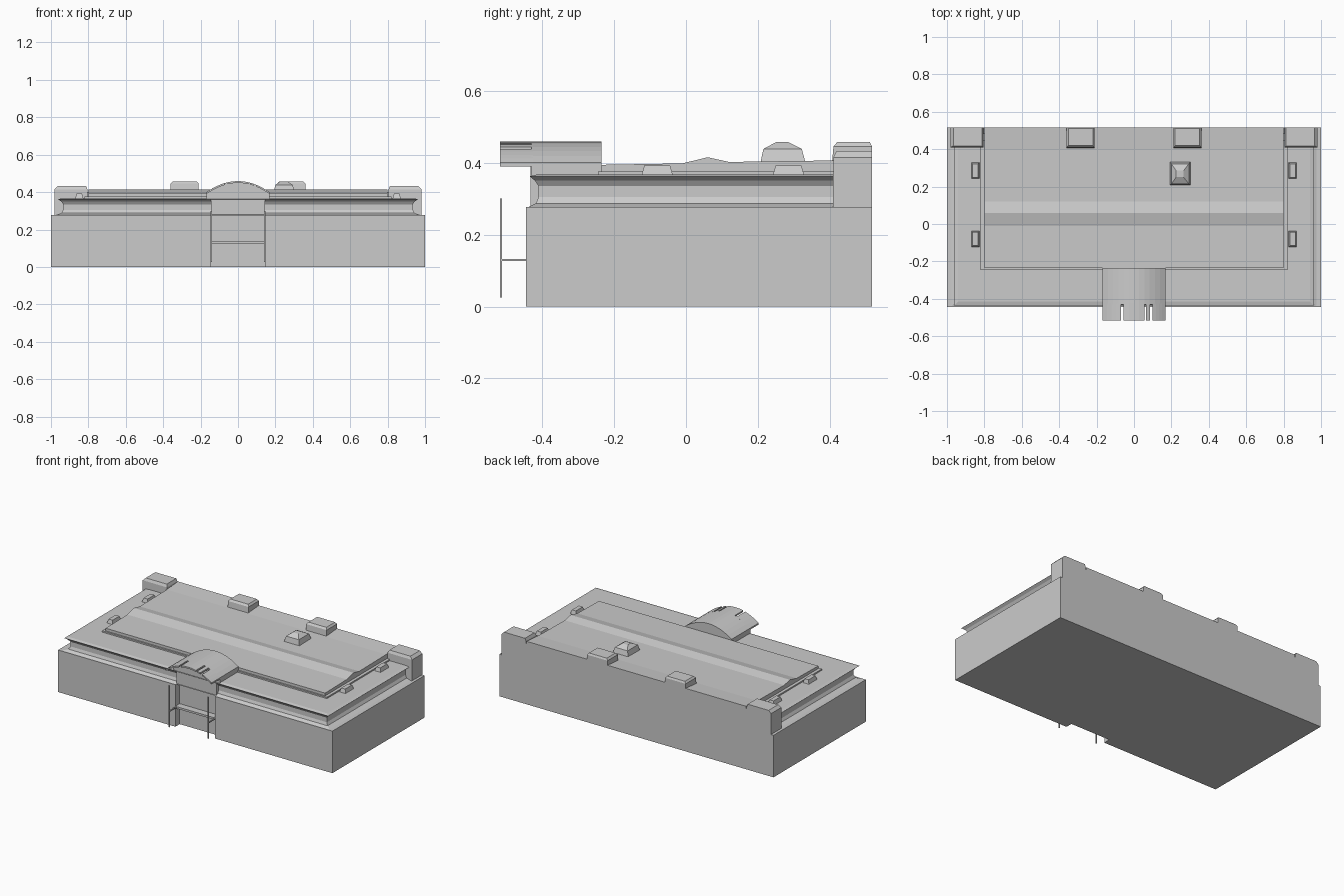
import bpy, bmesh

if "Cube" in bpy.data.objects:
    bpy.data.objects.remove(bpy.data.objects["Cube"])


def make_object(name, verts, faces):
    mesh = bpy.data.meshes.new(name)
    mesh.from_pydata(verts, [], faces)
    bm = bmesh.new()
    bm.from_mesh(mesh)
    bmesh.ops.recalc_face_normals(bm, faces=bm.faces)
    bm.to_mesh(mesh)
    bm.free()
    obj = bpy.data.objects.new(name, mesh)
    bpy.context.collection.objects.link(obj)
    return obj


def prism(name, outline, axis, lo, hi):
    """Extrude a 2D outline along x, y or z."""
    place = {"x": lambda a, b, t: (t, a, b),
             "y": lambda a, b, t: (a, t, b),
             "z": lambda a, b, t: (a, b, t)}[axis]
    n = len(outline)
    verts = [place(a, b, t) for t in (lo, hi) for a, b in outline]
    faces = [(i, (i + 1) % n, n + (i + 1) % n, n + i) for i in range(n)]
    faces += [tuple(range(n)), tuple(range(n, 2 * n))]
    return make_object(name, verts, faces)


def loft(name, rings):
    """Stack rectangles given as (x0, x1, y0, y1, z)."""
    verts, faces = [], []
    for x0, x1, y0, y1, z in rings:
        verts += [(x0, y0, z), (x1, y0, z), (x1, y1, z), (x0, y1, z)]
    for r in range(len(rings) - 1):
        a = 4 * r
        faces += [(a + i, a + (i + 1) % 4, a + 4 + (i + 1) % 4, a + 4 + i)
                  for i in range(4)]
    faces += [(0, 1, 2, 3), tuple(range(len(verts) - 4, len(verts)))]
    return make_object(name, verts, faces)


def box(name, x0, x1, y0, y1, z0, z1, taper=0.0):
    return loft(name, [(x0, x1, y0, y1, z0),
                       (x0 + taper, x1 - taper, y0 + taper, y1 - taper, z1)])


BACK, FRONT = 0.517, -0.445

# Main walls with the shallow entrance recess at the front
prism("main_walls", [(-1, BACK), (-1, FRONT), (-0.145, FRONT), (-0.145, -0.40),
                     (0.145, -0.40), (0.145, FRONT), (1, FRONT), (1, BACK)],
      "z", 0, 0.277)

# Hollow-moulded cornice carrying the lower roof
cornice = [(0.975, -0.437, 0.277), (0.945, -0.417, 0.287), (0.935, -0.41, 0.305),
           (0.935, -0.41, 0.335), (0.945, -0.42, 0.35), (0.962, -0.435, 0.362),
           (0.94, -0.415, 0.367)]
loft("lower_roof", [(-w, w, y, 0.50, z) for w, y, z in cornice])

# Upper roof deck with a low ridge, and its projecting base strip
prism("upper_roof", [(-0.235, 0.36), (-0.235, 0.394), (-0.01, 0.398),
                     (0.06, 0.415), (0.12, 0.402), (0.40, 0.406),
                     (BACK, 0.415), (BACK, 0.36)], "x", -0.80, 0.80)
box("roof_base_strip", -0.82, 0.82, -0.245, 0.45, 0.36, 0.376)
box("back_wall", -0.98, 0.98, 0.48, BACK, 0.27, 0.40)

# Corner blocks and side roof vents, mirrored
for side, s in (("left", -1), ("right", 1)):
    xs = sorted((s * 0.805, s * 0.982))
    tops = sorted((s * 0.812, s * 0.965))
    loft(f"{side}_corner_block", [(*xs, 0.408, BACK, 0.27),
                                  (*xs, 0.41, BACK, 0.415),
                                  (*tops, 0.418, BACK, 0.432)])
    xs = sorted((s * 0.825, s * 0.872))
    for label, y in (("front", -0.125), ("rear", 0.24)):
        box(f"{side}_{label}_vent", *xs, y, y + 0.09, 0.36, 0.392, 0.009)

# Blocks along the rear parapet
for name, x0 in (("left_rear_block", -0.36), ("right_rear_block", 0.21)):
    loft(name, [(x0, x0 + 0.15, 0.405, BACK, 0.39),
                (x0, x0 + 0.15, 0.41, BACK, 0.445),
                (x0 + 0.01, x0 + 0.14, 0.42, BACK - 0.006, 0.457)])

# Peaked skylight box
loft("roof_skylight", [(0.188, 0.305, 0.205, 0.335, 0.39),
                       (0.2, 0.293, 0.215, 0.322, 0.438),
                       (0.225, 0.265, 0.25, 0.285, 0.457)])


# Arched entrance canopy
def arch(x):
    return 0.40 + 0.059 * (1 - (x / 0.168) ** 2)


def arch_points(x0, x1, steps, drop=0.0):
    xs = [x0 + (x1 - x0) * i / steps for i in range(steps + 1)]
    return [(x, arch(x) - drop) for x in xs]


prism("canopy_body", arch_points(-0.168, 0.168, 12) + [(0.168, 0.36), (-0.168, 0.36)],
      "y", -0.43, -0.235)
# Split visor in front of the canopy
for i, (x0, x1) in enumerate([(-0.168, -0.07), (-0.055, 0.055), (0.065, 0.085),
                              (0.1, 0.168)]):
    outline = arch_points(x0, x1, 4) + arch_points(x0, x1, 4, 0.01)[::-1]
    prism(f"canopy_visor_{i + 1}", outline, "y", -0.517, -0.425)

# Entrance: panel under the canopy, door ledge, thin side posts with brackets
box("entrance_panel", -0.145, 0.145, -0.432, -0.39, 0.274, 0.40)
box("door_ledge", -0.145, 0.145, -0.445, -0.395, 0.122, 0.135)
for side, s in (("left", -1), ("right", 1)):
    x = s * 0.142
    box(f"{side}_post", x - 0.004, x + 0.004, -0.517, -0.512, 0.025, 0.30)
    box(f"{side}_bracket", x - 0.004, x + 0.004, -0.515, -0.44, 0.126, 0.132)
